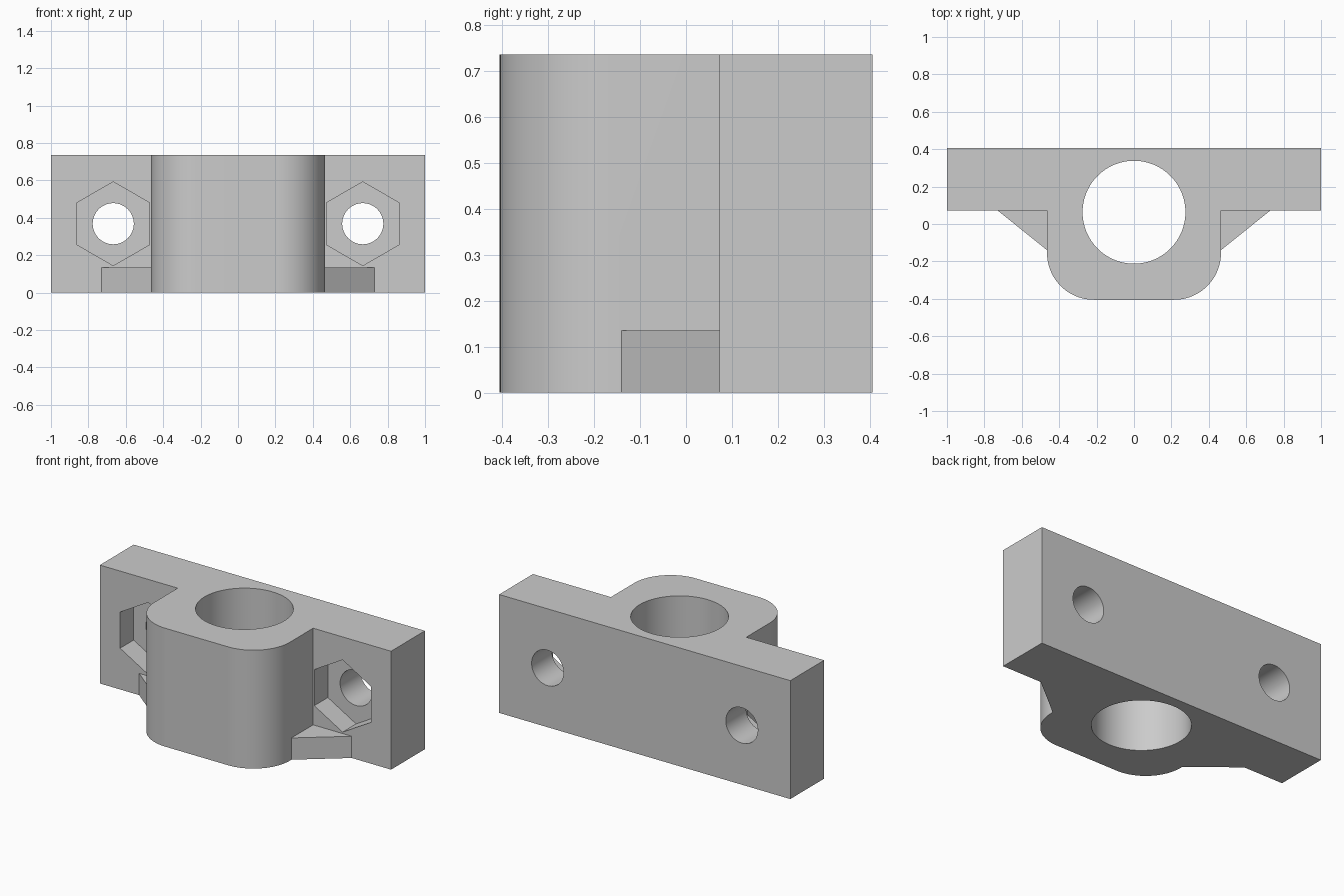
import bpy, bmesh
from math import radians, cos, sin, pi
from mathutils import Matrix

HEIGHT = 0.735
BACK, FLANGE_FRONT, BOSS_FRONT = 0.405, 0.073, -0.405
BOSS_HALF, CORNER = 0.465, 0.25
BOLT_X, BOLT_Z = 0.667, 0.368

if "Cube" in bpy.data.objects:
    bpy.data.objects.remove(bpy.data.objects["Cube"])

grey = bpy.data.materials.new("plain grey")
grey.use_nodes = True
colour = (0.6, 0.6, 0.6, 1)
grey.diffuse_color = colour
grey.node_tree.nodes["Principled BSDF"].inputs["Base Color"].default_value = colour


def prism(name, outline, depth, matrix=Matrix()):
    """Extrude a flat outline upward by depth, then place it."""
    bm = bmesh.new()
    base = bm.faces.new([bm.verts.new((x, y, 0)) for x, y in outline])
    top = bmesh.ops.extrude_face_region(bm, geom=[base])["geom"]
    verts = [g for g in top if isinstance(g, bmesh.types.BMVert)]
    bmesh.ops.translate(bm, verts=verts, vec=(0, 0, depth))
    bm.transform(matrix)
    bmesh.ops.recalc_face_normals(bm, faces=bm.faces)
    mesh = bpy.data.meshes.new(name)
    bm.to_mesh(mesh)
    bm.free()
    mesh.materials.append(grey)
    obj = bpy.data.objects.new(name, mesh)
    bpy.context.collection.objects.link(obj)
    return obj


def ring(radius, sides, start=0.0):
    return [(radius * cos(start + 2 * pi * i / sides),
             radius * sin(start + 2 * pi * i / sides)) for i in range(sides)]


def combine(target, tool, operation):
    mod = target.modifiers.new(tool.name, "BOOLEAN")
    mod.operation, mod.solver, mod.object = operation, "EXACT", tool
    bpy.context.view_layer.objects.active = target
    bpy.ops.object.modifier_apply(modifier=mod.name)
    bpy.data.objects.remove(tool)


# Flange and rounded boss as one profile
half = [(1, BACK), (1, FLANGE_FRONT), (BOSS_HALF, FLANGE_FRONT)]
for i in range(25):
    a = radians(90) * i / 24
    half.append((BOSS_HALF - CORNER + CORNER * cos(a),
                 BOSS_FRONT + CORNER - CORNER * sin(a)))
body = prism("bearing_bracket", half + [(-x, y) for x, y in reversed(half)], HEIGHT)

# Low gussets between boss and flange
for side in (1, -1):
    corner = [(0.73, FLANGE_FRONT), (0.73 - 0.32, FLANGE_FRONT + 0.05),
              (0.41, -0.14), (BOSS_HALF, -0.14)]
    corner[1] = (0.41, FLANGE_FRONT + 0.05)
    corner.insert(1, (0.73, FLANGE_FRONT + 0.05))
    gusset = prism("gusset", [(side * x, y) for x, y in corner], 0.135)
    combine(body, gusset, "UNION")

# Vertical shaft bore
bore = prism("shaft_bore", ring(0.275, 96), HEIGHT + 0.2,
             Matrix.Translation((0, 0.063, -0.1)))
combine(body, bore, "DIFFERENCE")

# Bolt holes with hexagonal nut pockets in the flange front
for side in (1, -1):
    turn = Matrix.Rotation(radians(90), 4, "X")
    place = Matrix.Translation((side * BOLT_X, BACK + 0.1, BOLT_Z)) @ turn
    combine(body, prism("bolt_hole", ring(0.11, 48), 0.6, place), "DIFFERENCE")
    place = Matrix.Translation((side * BOLT_X, FLANGE_FRONT + 0.133, BOLT_Z)) @ turn
    combine(body, prism("nut_pocket", ring(0.224, 6, pi / 2), 0.2, place), "DIFFERENCE")

# Crisp edges with smooth curved walls
bpy.ops.object.select_all(action="DESELECT")
body.select_set(True)
bpy.context.view_layer.objects.active = body
bpy.ops.object.shade_smooth_by_angle(angle=radians(30))
